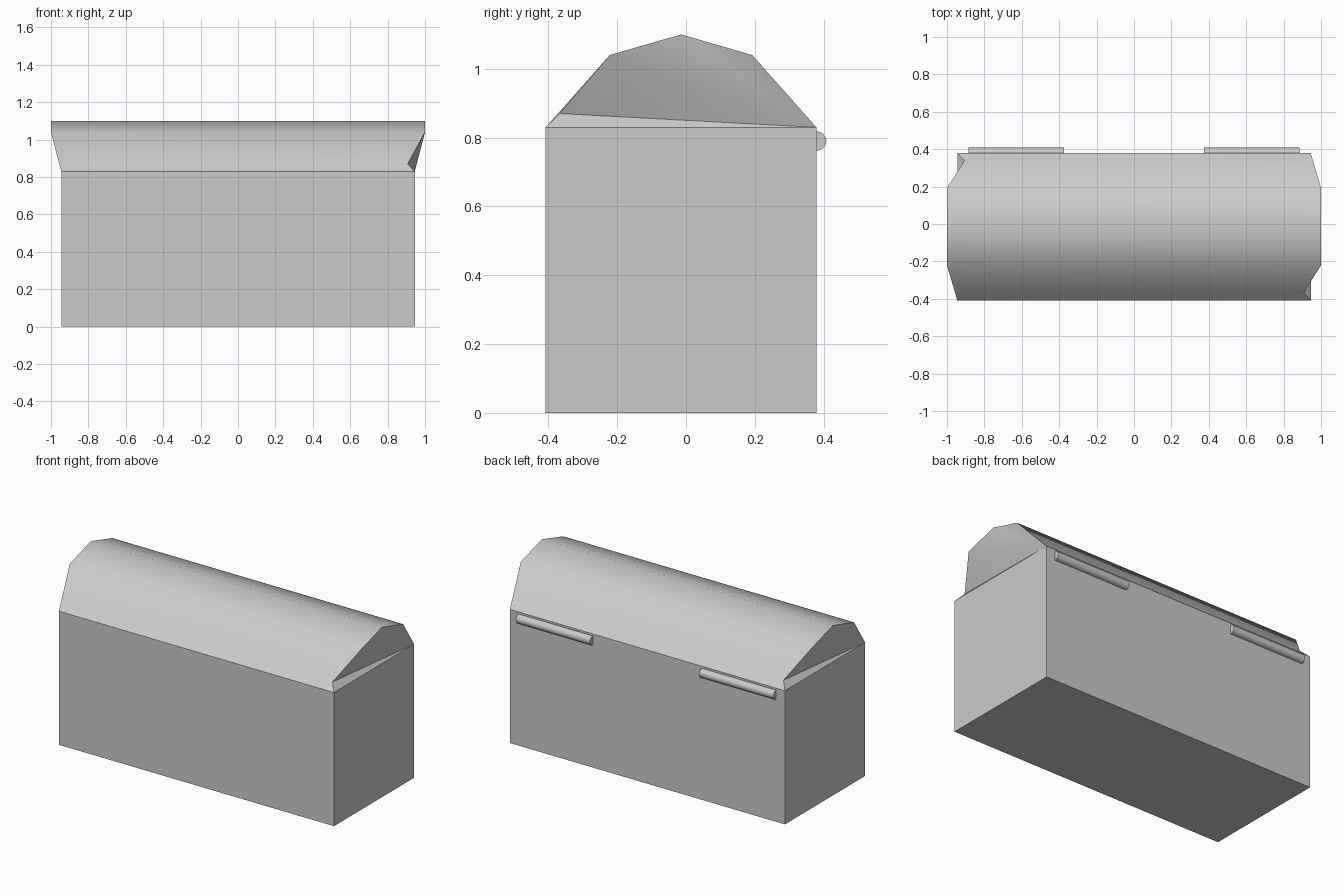
import bpy, bmesh
from math import pi
from mathutils import Matrix

if "Cube" in bpy.data.objects:
    bpy.data.objects.remove(bpy.data.objects["Cube"])

CY = -0.0145            # chest centre in y (hinges stick out at the back)
HX, HY = 0.945, 0.3935  # half width and half depth
SEAM, RIM = 0.79, 0.83


def finish(bm, name, angle=None):
    bmesh.ops.recalc_face_normals(bm, faces=bm.faces)
    mesh = bpy.data.meshes.new(name)
    bm.to_mesh(mesh)
    bm.free()
    obj = bpy.data.objects.new(name, mesh)
    bpy.context.collection.objects.link(obj)
    if angle:
        bpy.ops.object.select_all(action='DESELECT')
        obj.select_set(True)
        bpy.context.view_layer.objects.active = obj
        bpy.ops.object.shade_smooth_by_angle(angle=angle)
    return obj


# Chest body
bm = bmesh.new()
bmesh.ops.create_cube(bm, size=1, matrix=Matrix.Translation((0, CY, SEAM / 2))
                      @ Matrix.Diagonal((2 * HX, 2 * HY, SEAM, 1)))
finish(bm, "chest_body")

# Domed lid: one end profile (x, y, z), turned 180 degrees for the other end
profile = [(HX, -HY, SEAM), (HX, -HY, RIM), (0.907, -0.353, 0.87), (1, -0.207, 1.04),
           (1, 0, 1.10),
           (1, 0.207, 1.04), (0.907, 0.353, 0.87), (HX, HY, RIM), (HX, HY, SEAM)]
bm = bmesh.new()
right = [bm.verts.new((x, CY + y, z)) for x, y, z in profile]
left = [bm.verts.new((-x, CY - y, z)) for x, y, z in profile]
# end caps, notched at the lower corners
for e in (right, left):
    for face in ((0, 1, 7, 8), (1, 2, 7), (2, 3, 7), (3, 4, 7), (4, 5, 7), (5, 6, 7)):
        bm.faces.new([e[i] for i in face])
# long skin strips and underside
far = left[::-1]
for i in range(9):
    j = (i + 1) % 9
    bm.faces.new((right[i], right[j], far[j], far[i]))
finish(bm, "lid", pi * 40 / 180)

# Hinge barrels on the back
for side, name in ((-1, "hinge_left"), (1, "hinge_right")):
    bm = bmesh.new()
    bmesh.ops.create_cone(bm, cap_ends=True, segments=16, radius1=0.028, radius2=0.028, depth=0.51,
                          matrix=Matrix.Translation((side * 0.63, 0.38, SEAM))
                          @ Matrix.Rotation(pi / 2, 4, 'Y'))
    finish(bm, name, pi * 40 / 180)
